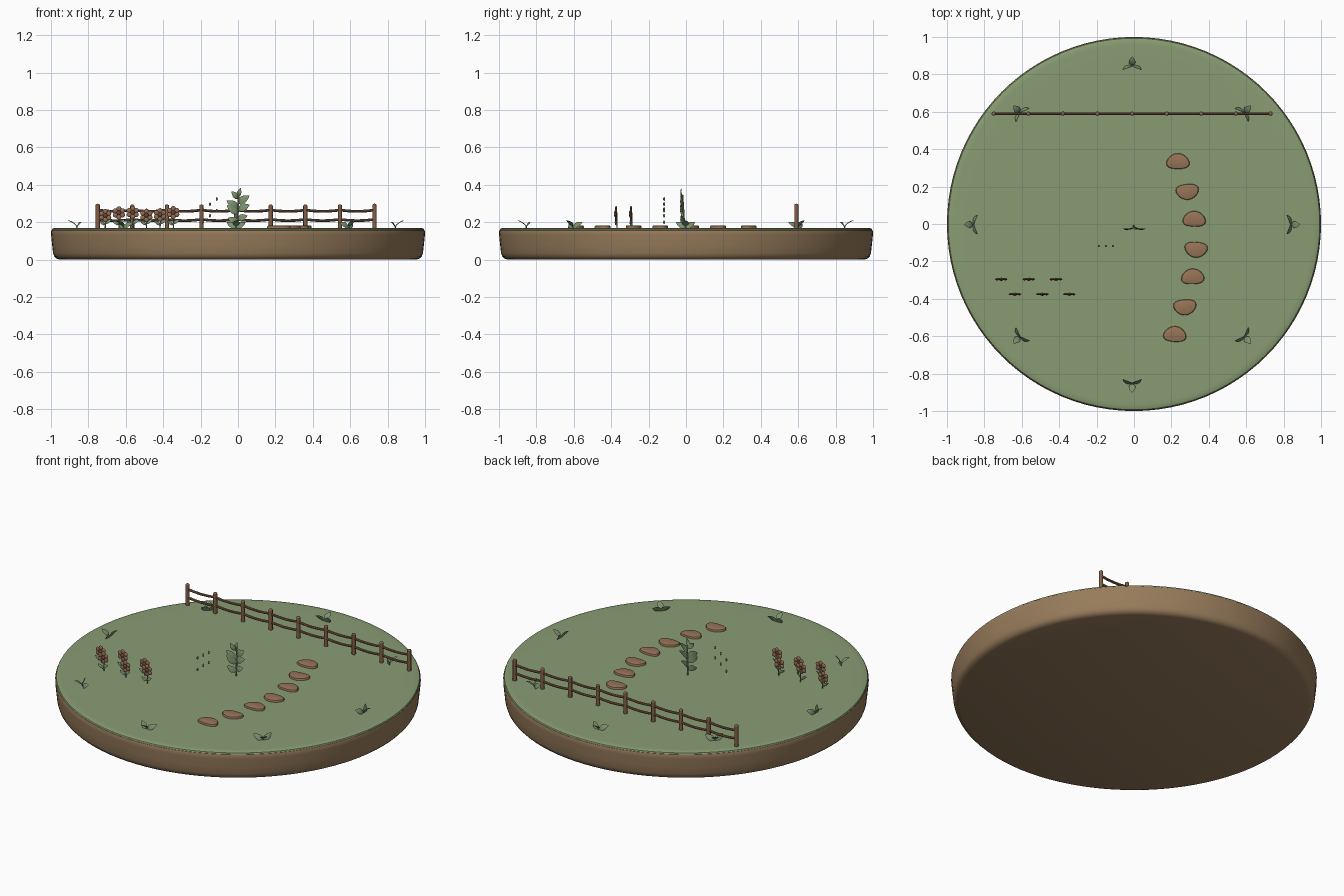
import bpy, bmesh, math
from mathutils import Vector, Matrix

if "Cube" in bpy.data.objects:
    bpy.data.objects.remove(bpy.data.objects["Cube"])

TOP = 0.17


def material(name, rgb):
    m = bpy.data.materials.new(name)
    m.diffuse_color = (*rgb, 1)
    m.use_nodes = True
    m.node_tree.nodes["Principled BSDF"].inputs["Base Color"].default_value = m.diffuse_color
    return m


GRASS = material("grass green", (0.25, 0.335, 0.172))
EARTH = material("earth brown", (0.31, 0.20, 0.105))
LEAF = material("leaf green", (0.20, 0.29, 0.16))
WOOD = material("fence wood", (0.23, 0.115, 0.065))
STONE = material("stone tan", (0.31, 0.175, 0.095))
PETAL = material("petal brown", (0.30, 0.15, 0.09))
CORE = material("flower centre brown", (0.13, 0.065, 0.035))


def finish(bm, name, mats, angle=40):
    bmesh.ops.recalc_face_normals(bm, faces=bm.faces)
    me = bpy.data.meshes.new(name)
    bm.to_mesh(me)
    bm.free()
    ob = bpy.data.objects.new(name, me)
    bpy.context.collection.objects.link(ob)
    for m in mats:
        me.materials.append(m)
    bpy.ops.object.select_all(action='DESELECT')
    ob.select_set(True)
    bpy.context.view_layer.objects.active = ob
    bpy.ops.object.shade_smooth_by_angle(angle=math.radians(angle))
    return ob


def loft(bm, rings):
    """Skin closed rings of points and cap both ends."""
    rows = [[bm.verts.new(p) for p in r] for r in rings]
    n = len(rows[0])
    faces = [bm.faces.new((a[i], a[(i + 1) % n], b[(i + 1) % n], b[i]))
             for a, b in zip(rows, rows[1:]) for i in range(n)]
    return faces + [bm.faces.new(rows[0][::-1]), bm.faces.new(rows[-1])]


def tube(bm, pts, r, n=8):
    pts = [Vector(p) for p in pts]
    rings = []
    for i, p in enumerate(pts):
        d = (pts[min(i + 1, len(pts) - 1)] - pts[max(i - 1, 0)]).normalized()
        u = d.cross(Vector((0, 1, 0))).normalized()
        v = d.cross(u)
        rings.append([p + r * (u * math.cos(a) + v * math.sin(a))
                      for a in (2 * math.pi * k / n for k in range(n))])
    loft(bm, rings)


def leaf(bm, base, tip, face, width, bend=0.008):
    """Pointed, gently cupped blade whose flat side points along face."""
    base, tip, face = Vector(base), Vector(tip), Vector(face)
    axis = tip - base
    side = axis.cross(face).normalized()
    up = side.cross(axis).normalized()
    rings = []
    for i in range(9):
        t = i / 8
        w = width / 2 * max(0.03, math.sin(math.pi * t ** 0.8) ** 0.8) if 0 < t < 1 else 0.0008
        c = base + axis * t + up * bend * math.sin(math.pi * t)
        th = min(0.002, w)
        rings.append([c + side * w, c + up * th, c - side * w, c - up * th])
    loft(bm, rings)


def ball(bm, pos, scale, mat=0, seg=12):
    m = Matrix.Translation(pos) @ Matrix.Diagonal((*scale, 1))
    vs = bmesh.ops.create_uvsphere(bm, u_segments=seg, v_segments=seg // 2 + 2,
                                   radius=1, matrix=m)['verts']
    for f in {f for v in vs for f in v.link_faces}:
        f.material_index = mat


def disc(name, profile, mat):
    bm = bmesh.new()
    loft(bm, [[(r * math.cos(2 * math.pi * i / 96), r * math.sin(2 * math.pi * i / 96), z)
               for i in range(96)] for r, z in profile])
    finish(bm, name, [mat])


# Round earth base and its grass cap
disc("earth_base", [(0.955, 0), (0.972, 0.006), (0.983, 0.018), (0.989, 0.035), (0.994, 0.08),
                    (0.999, 0.13), (1.0, 0.148), (0.997, 0.157), (0.985, 0.162)], EARTH)
disc("grass_cap", [(0.985, 0.155), (0.996, 0.158), (0.993, 0.165), (0.982, 0.169),
                   (0.96, TOP), (0.90, TOP)], GRASS)

# Fence: nine round posts and two sagging rails
X0, STEP, FY = -0.75, 0.185, 0.59
bm = bmesh.new()
for i in range(9):
    x = X0 + STEP * i
    h = 0.288 if i % 4 else 0.292
    tube(bm, [(x, FY, TOP - 0.01), (x, FY, h)], 0.0115, 10)
    ball(bm, (x, FY, h), (0.0115, 0.0115, 0.007), seg=10)
finish(bm, "fence_posts", [WOOD])
bm = bmesh.new()
for z in (0.215, 0.265):
    tube(bm, [(X0 + STEP * k / 4, FY, z - 0.007 * math.sin(math.pi * (k % 4) / 4))
              for k in range(33)], 0.0072)
finish(bm, "fence_rails", [WOOD])

# Curved path of flat egg-shaped stones
for i, (sx, sy) in enumerate([(0.235, 0.33), (0.285, 0.177), (0.322, 0.022), (0.332, -0.132),
                              (0.314, -0.286), (0.272, -0.44), (0.218, -0.594)]):
    bm = bmesh.new()
    turn = Matrix.Rotation(0.08 * math.sin(i * 1.7), 3, 'Z')
    flip = 1 if i in (1, 2, 3, 4, 5) and i % 2 else -1
    rings = []
    for s, z in ((1, TOP - 0.005), (1, TOP + 0.006), (0.95, TOP + 0.011), (0.8, TOP + 0.0135)):
        ring = []
        for k in range(24):
            a = 2 * math.pi * k / 24
            p = Vector((0.062 * math.cos(a),
                        0.042 * math.sin(a) + flip * 0.006 * math.cos(2 * a), 0))
            p = turn @ (p * s)
            ring.append((sx + p.x, sy + p.y, z))
        rings.append(ring)
    loft(bm, rings)
    finish(bm, "path_stone_%d" % (i + 1), [STONE])

# Ring of eight low sprouts: two upright side leaves and one outward leaf
for i in range(8):
    a = math.radians(45 * i)
    bm = bmesh.new()
    for s in (-1, 1):
        leaf(bm, (0, 0, 0), (-0.022, s * 0.05, 0.03), (1, 0, 0.35), 0.032, 0.006)
    tube(bm, [(0, 0, -0.005), (0.004, 0, 0.012)], 0.003, 6)
    leaf(bm, (0.002, 0, 0.01), (0.048, 0, 0.04), (-0.5, 0, 1), 0.036, 0.004)
    bm.transform(Matrix.Translation((0.85 * math.cos(a) - 0.01, 0.85 * math.sin(a) - 0.003, TOP))
                 @ Matrix.Rotation(a, 4, 'Z'))
    finish(bm, "sprout_%d" % (i + 1), [LEAF])

# Tall central plant with alternate leaves
bm = bmesh.new()
stem = [(-0.004, -0.01, TOP - 0.005), (-0.003, -0.011, 0.22), (0.001, -0.014, 0.27),
        (0.003, -0.017, 0.315), (0.002, -0.019, 0.345)]
tube(bm, stem, 0.0045)
for s, z0, dx, dz, w in ((-1, 0.20, 0.055, 0.022, 0.036), (1, 0.215, 0.05, 0.02, 0.036),
                         (-1, 0.245, 0.06, 0.045, 0.04), (1, 0.265, 0.062, 0.028, 0.04),
                         (-1, 0.275, 0.06, 0.04, 0.042), (1, 0.30, 0.06, 0.042, 0.042),
                         (-1, 0.325, 0.035, 0.04, 0.03), (1, 0.335, 0.014, 0.048, 0.024)):
    leaf(bm, (0, -0.014, z0), (s * dx, -0.024, z0 + dz), (0, -1, 0.25), w)
finish(bm, "central_plant", [LEAF])

# Small floating drops, two in each of three columns
bm = bmesh.new()
for x, za, zb in ((-0.188, 0.27, 0.20), (-0.15, 0.297, 0.235), (-0.113, 0.324, 0.262)):
    for z in (za, zb):
        ball(bm, (x, -0.117, z), (0.0055, 0.0055, 0.01), seg=10)
finish(bm, "drops", [LEAF])

# Two staggered rows of flowers facing forward
FLOWERS = [(-0.71, -0.29, 0.236), (-0.563, -0.29, 0.252), (-0.417, -0.29, 0.24),
           (-0.637, -0.37, 0.25), (-0.49, -0.37, 0.237), (-0.346, -0.37, 0.252)]
for i, (x, y, z) in enumerate(FLOWERS):
    bm = bmesh.new()
    tube(bm, [(x, y, TOP - 0.005), (x + 0.002, y, 0.20), (x, y, z)], 0.0032, 6)
    leaf(bm, (x, y, 0.185), (x - 0.034, y - 0.008, 0.207), (0, -1, 0.4), 0.018, 0.004)
    leaf(bm, (x, y, 0.192), (x + 0.034, y - 0.008, 0.214), (0, -1, 0.4), 0.018, 0.004)
    finish(bm, "flower_stem_%d" % (i + 1), [LEAF])
    bm = bmesh.new()
    for k in range(6):
        a = math.radians(60 * k + 30)
        ball(bm, (x + 0.022 * math.cos(a), y - 0.004, z + 0.022 * math.sin(a)),
             (0.0135, 0.0055, 0.0135))
    ball(bm, (x, y - 0.007, z), (0.012, 0.007, 0.012), mat=1)
    finish(bm, "flower_head_%d" % (i + 1), [PETAL, CORE])
